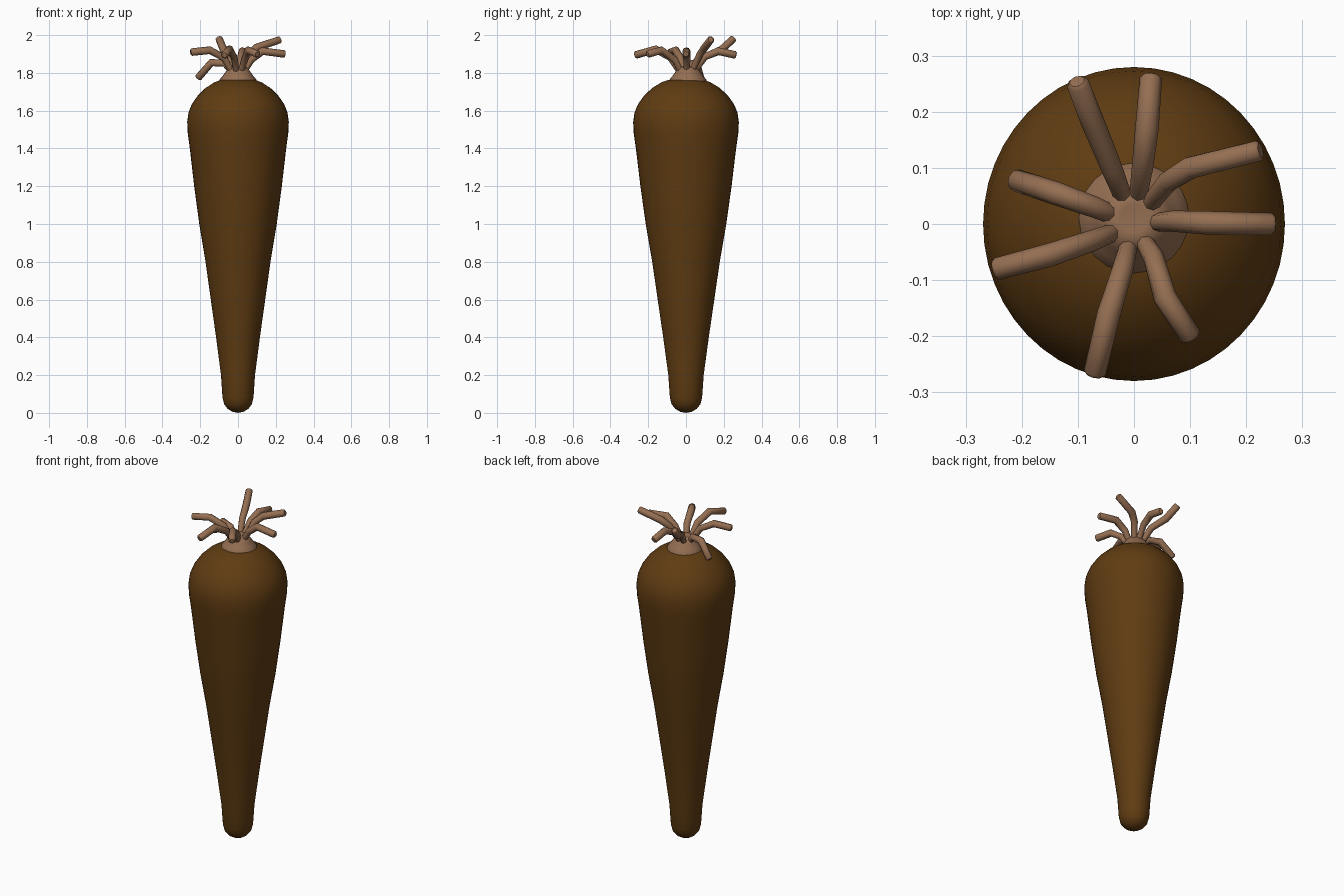
import bpy
import bmesh
from math import radians
from mathutils import Vector

cube = bpy.data.objects.get("Cube")
if cube:
    bpy.data.objects.remove(cube, do_unlink=True)


def material(name, colour):
    m = bpy.data.materials.new(name)
    m.use_nodes = True
    m.diffuse_color = colour
    m.node_tree.nodes["Principled BSDF"].inputs["Base Color"].default_value = colour
    return m


brown = material("root brown", (0.115, 0.045, 0.006, 1))
tan = material("stem tan", (0.30, 0.158, 0.085, 1))


def smooth(obj, angle):
    bpy.ops.object.select_all(action="DESELECT")
    obj.select_set(True)
    bpy.context.view_layer.objects.active = obj
    bpy.ops.object.shade_smooth_by_angle(angle=radians(angle))


def lathe(name, profile, mat, steps, stretch=1.0, shift=(0, 0, 0)):
    """Spin a (radius, height) profile around the vertical axis."""
    bm = bmesh.new()
    verts = [bm.verts.new((r, 0, z)) for r, z in profile]
    edges = [bm.edges.new(pair) for pair in zip(verts, verts[1:])]
    bmesh.ops.spin(bm, geom=verts + edges, cent=(0, 0, 0), axis=(0, 0, 1),
                   angle=radians(360), steps=steps)
    bmesh.ops.remove_doubles(bm, verts=bm.verts, dist=0.0005)
    bmesh.ops.scale(bm, vec=(1, stretch, 1), verts=bm.verts)
    bmesh.ops.translate(bm, vec=shift, verts=bm.verts)
    bmesh.ops.recalc_face_normals(bm, faces=bm.faces)
    mesh = bpy.data.meshes.new(name)
    bm.to_mesh(mesh)
    bm.free()
    obj = bpy.data.objects.new(name, mesh)
    bpy.context.collection.objects.link(obj)
    mesh.materials.append(mat)
    smooth(obj, 50)
    return obj


# Tapering root with a rounded shoulder and blunt tip
lathe("root", [(0, 0), (0.03, 0.006), (0.055, 0.022), (0.073, 0.045), (0.082, 0.08),
               (0.09, 0.2), (0.116, 0.4), (0.144, 0.6), (0.172, 0.8), (0.205, 1.0),
               (0.232, 1.2), (0.255, 1.4), (0.266, 1.48), (0.269, 1.54), (0.262, 1.59),
               (0.244, 1.635), (0.213, 1.68), (0.172, 1.72), (0.125, 1.75),
               (0.09, 1.763), (0, 1.77)], brown, 48, 1.04)

# Flared crown where the stems gather
lathe("crown", [(0, 1.75), (0.1, 1.752), (0.097, 1.765), (0.082, 1.783), (0.066, 1.805),
                (0.05, 1.83), (0.025, 1.835), (0, 1.825)], tan, 24, 1, (0, 0.01, 0))

# Stems: knee, bend and tip of each, going round the crown
stems = {
    "back_right": [(-0.04, 0.10, 1.885), (-0.075, 0.185, 1.92), (-0.1, 0.25, 1.98)],
    "back": [(0.015, 0.10, 1.885), (0.023, 0.17, 1.915), (0.03, 0.26, 1.895)],
    "back_left": [(0.06, 0.075, 1.90), (0.10, 0.10, 1.935), (0.22, 0.13, 1.975)],
    "left": [(0.07, 0.005, 1.87), (0.13, 0.002, 1.915), (0.245, 0, 1.90)],
    "front_left": [(0.035, -0.06, 1.87), (0.055, -0.13, 1.92), (0.10, -0.2, 1.90)],
    "front": [(-0.02, -0.08, 1.88), (-0.045, -0.16, 1.925), (-0.07, -0.265, 1.895)],
    "right": [(-0.075, -0.03, 1.88), (-0.15, -0.055, 1.92), (-0.245, -0.08, 1.91)],
    "right_drooping": [(-0.07, 0.03, 1.85), (-0.14, 0.055, 1.855), (-0.21, 0.078, 1.775)],
}
for label, path in stems.items():
    name = "stem_" + label
    curve = bpy.data.curves.new(name, "CURVE")
    curve.dimensions = "3D"
    curve.bevel_depth = 0.02
    curve.bevel_resolution = 2
    curve.use_fill_caps = True
    spline = curve.splines.new("POLY")
    knee = Vector(path[0])
    root = Vector((knee.x * 0.3, knee.y * 0.3, 1.79))
    tip, bend = Vector(path[2]), Vector(path[1])
    end = tip + (tip - bend).normalized() * 0.006
    points = [root, root.lerp(knee, 0.5), knee, bend, tip, end]
    widths = [0.8, 0.85, 0.95, 1.05, 1.0, 0.7]
    spline.points.add(len(points) - 1)
    for p, co, width in zip(spline.points, points, widths):
        p.co = (*co, 1)
        p.radius = width
    curve.materials.append(tan)
    obj = bpy.data.objects.new(name, curve)
    bpy.context.collection.objects.link(obj)
    bpy.ops.object.select_all(action="DESELECT")
    obj.select_set(True)
    bpy.context.view_layer.objects.active = obj
    bpy.ops.object.convert(target="MESH")
    smooth(bpy.context.view_layer.objects.active, 50)
